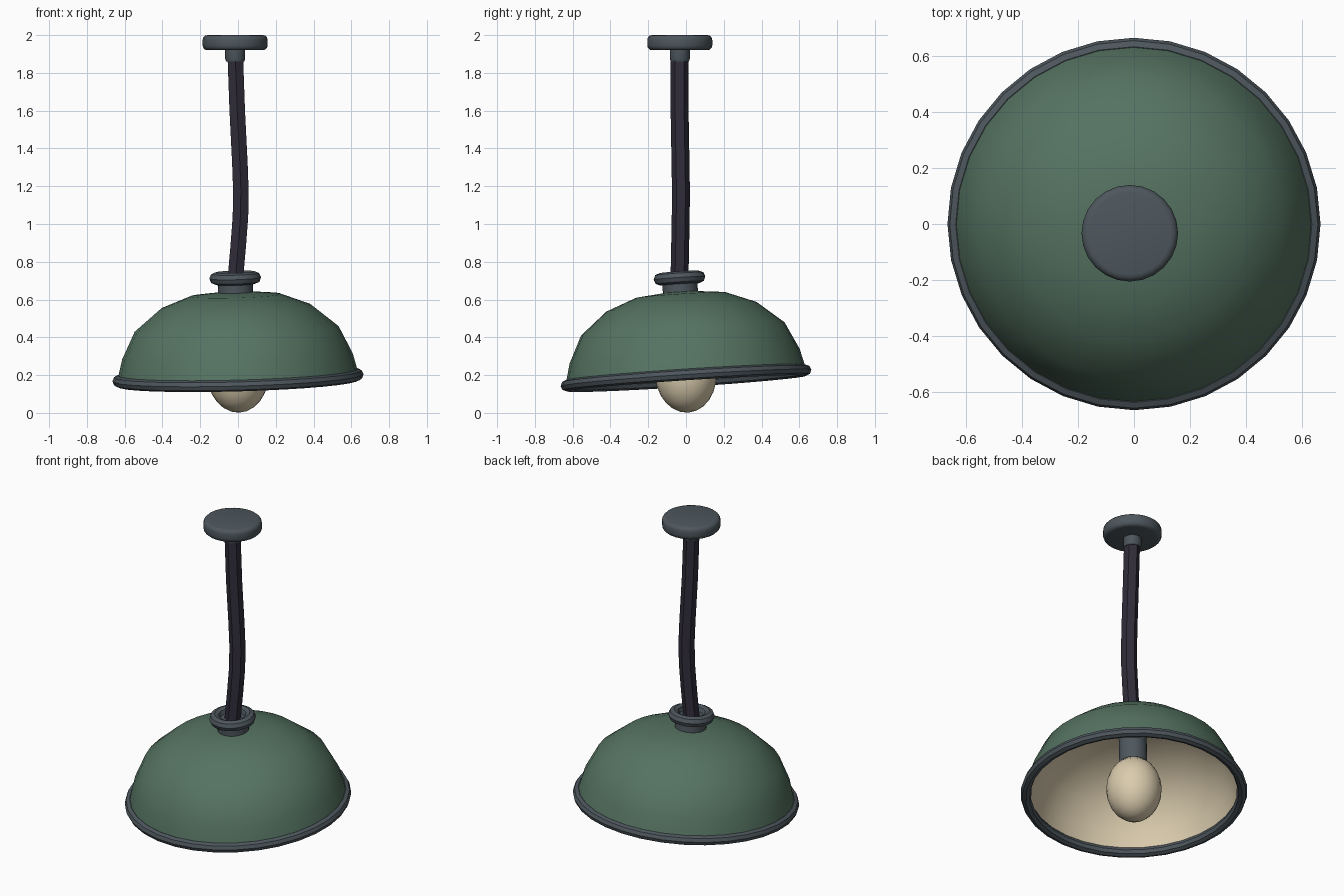
import bpy, bmesh
from math import sin, cos, pi, radians
from mathutils import Matrix, Vector

if "Cube" in bpy.data.objects:
    bpy.data.objects.remove(bpy.data.objects["Cube"])


def material(name, rgb):
    m = bpy.data.materials.new(name)
    m.diffuse_color = (*rgb, 1)
    m.use_nodes = True
    m.node_tree.nodes["Principled BSDF"].inputs["Base Color"].default_value = m.diffuse_color
    return m


GREEN = material("green_enamel", (0.09, 0.17, 0.12))
METAL = material("dark_metal", (0.075, 0.095, 0.11))
CREAM = material("cream", (0.70, 0.60, 0.42))
CORD = material("cord_dark", (0.03, 0.026, 0.042))

# the shade assembly hangs slightly tilted about the rim centre
TILT = (Matrix.Translation((0, 0, 0.185))
        @ Matrix.Rotation(-0.028, 4, 'Y') @ Matrix.Rotation(0.065, 4, 'X'))
TOP = Matrix.Translation((-0.015, -0.033, 0))


def finish(bm, name, mat, matrix, angle=40):
    mesh = bpy.data.meshes.new(name)
    bm.to_mesh(mesh)
    bm.free()
    ob = bpy.data.objects.new(name, mesh)
    bpy.context.collection.objects.link(ob)
    mesh.materials.append(mat)
    mesh.transform(matrix)
    bpy.ops.object.select_all(action='DESELECT')
    ob.select_set(True)
    bpy.context.view_layer.objects.active = ob
    bpy.ops.object.shade_smooth_by_angle(angle=radians(angle))
    return ob


def bridge(bm, rings, closed=False):
    pairs = list(zip(rings, rings[1:]))
    if closed:
        pairs.append((rings[-1], rings[0]))
    for a, b in pairs:
        n = len(a)
        for i in range(n):
            j = (i + 1) % n
            bm.faces.new((a[i], a[j], b[j], b[i]))


def lathe(name, profile, mat, matrix, sides=32, closed=False):
    """Spin (radius, height) points around z; radius 0 closes to a pole."""
    bm = bmesh.new()
    rings = [[bm.verts.new((r * cos(2 * pi * i / sides), r * sin(2 * pi * i / sides), z))
              for i in range(sides)] for r, z in profile]
    bridge(bm, rings, closed)
    bmesh.ops.remove_doubles(bm, verts=bm.verts, dist=1e-5)
    return finish(bm, name, mat, matrix)


def ring(name, major, minor, z, sides):
    profile = [(major + minor * cos(k * pi / 4), z + minor * sin(k * pi / 4)) for k in range(8)]
    return lathe(name, profile, METAL, TILT, sides, closed=True)


# shade: green outside, cream lining inside, rolled rim
outer = [(0.64, 0.0), (0.61, 0.116), (0.54, 0.26), (0.398, 0.378), (0.238, 0.44),
         (0.09, 0.455), (0, 0.455)]
inner = [(0, 0.435), (0.09, 0.435), (0.232, 0.42), (0.386, 0.361), (0.523, 0.248),
         (0.591, 0.11), (0.62, 0.0)]
lathe("shade", outer, GREEN, TILT)
lathe("shade_lining", inner, CREAM, TILT)
ring("shade_rim", 0.635, 0.03, 0.0, 32)

# neck and collar above the shade
lathe("neck", [(0, 0.42), (0.093, 0.42), (0.093, 0.53), (0, 0.53)], METAL, TILT, 20)
ring("collar", 0.104, 0.033, 0.53, 20)

# lamp socket and bulb under the shade
lathe("socket", [(0, 0.17), (0.068, 0.17), (0.068, 0.2), (0.082, 0.2), (0.082, 0.44), (0, 0.44)],
      METAL, TILT, 20)
bulb = [(0.163 * sin(k * pi / 12), 0.021 - 0.205 * cos(k * pi / 12)) for k in range(13)]
lathe("bulb", bulb, CREAM, TILT, 24)

# ceiling plate with rounded edge, and the cord grip below it
plate = [(0, 1.92)]
plate += [(0.147 + 0.025 * sin(a), 1.945 - 0.025 * cos(a)) for a in (0, pi / 6, pi / 3, pi / 2)]
plate += [(0.147 + 0.025 * cos(a), 1.975 + 0.025 * sin(a)) for a in (0, pi / 6, pi / 3, pi / 2)]
plate += [(0, 2.0)]
lathe("ceiling_plate", plate, METAL, TOP, 24)
lathe("cord_grip", [(0, 1.86), (0.048, 1.86), (0.053, 1.875), (0.053, 1.93), (0, 1.93)],
      METAL, TOP, 16)

# six-sided cord with a gentle bow
path = [Vector(p) for p in ((-0.014, -0.035, 1.88), (-0.004, -0.034, 1.6), (0.01, -0.029, 1.32),
                            (0.015, -0.027, 1.18), (0.013, -0.028, 1.04), (0.001, -0.031, 0.88),
                            (-0.016, -0.035, 0.69))]
bm = bmesh.new()
rings = [[bm.verts.new(p + Vector((0.0475 * cos(pi / 2 + k * pi / 3),
                                   0.0475 * sin(pi / 2 + k * pi / 3), 0)))
          for k in range(6)] for p in reversed(path)]
bridge(bm, rings)
bm.faces.new(list(reversed(rings[0])))
bm.faces.new(rings[-1])
finish(bm, "cord", CORD, Matrix())
